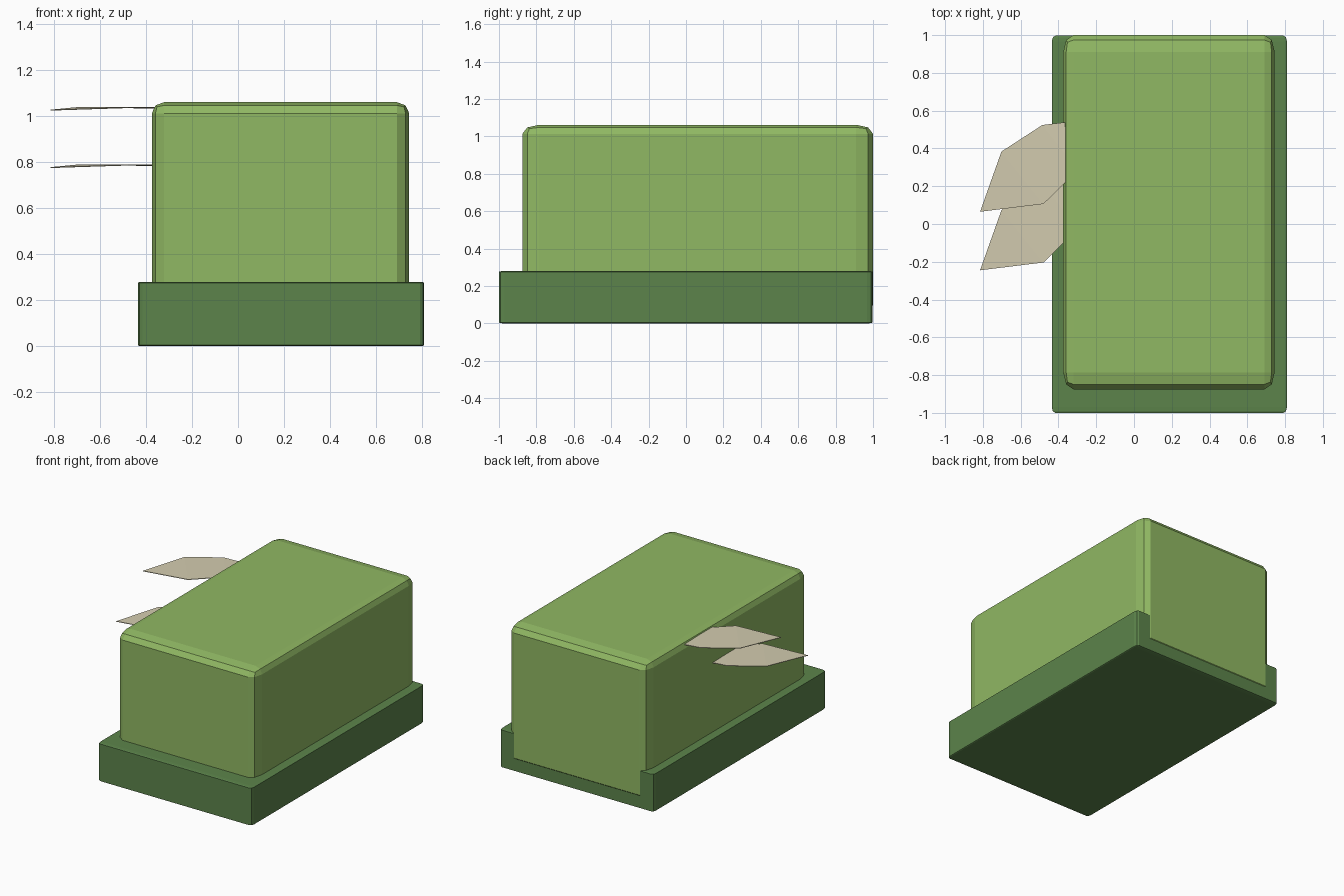
import bpy, bmesh
from mathutils import Vector

if "Cube" in bpy.data.objects:
    bpy.data.objects.remove(bpy.data.objects["Cube"])


def material(name, rgb):
    m = bpy.data.materials.new(name)
    m.diffuse_color = (*rgb, 1)
    m.use_nodes = True
    m.node_tree.nodes["Principled BSDF"].inputs["Base Color"].default_value = m.diffuse_color
    return m


leaf_green = material("leaf green", (0.28, 0.48, 0.125))
dark_green = material("dark green", (0.107, 0.231, 0.07))
cream = material("cream", (0.65, 0.60, 0.43))


def add_object(name, bm, mat):
    bmesh.ops.recalc_face_normals(bm, faces=bm.faces)
    mesh = bpy.data.meshes.new(name)
    bm.to_mesh(mesh)
    bm.free()
    mesh.materials.append(mat)
    ob = bpy.data.objects.new(name, mesh)
    bpy.context.collection.objects.link(ob)
    return ob


def rounded_box(name, lo, hi, bevel, mat):
    """Unit cube bevelled first, then stretched between two corners."""
    lo, hi = Vector(lo), Vector(hi)
    bm = bmesh.new()
    bmesh.ops.create_cube(bm, size=1)
    bmesh.ops.bevel(bm, geom=bm.edges[:], offset=bevel, segments=2,
                    profile=0.5, affect='EDGES')
    bmesh.ops.scale(bm, vec=hi - lo, verts=bm.verts)
    bmesh.ops.translate(bm, vec=(lo + hi) / 2, verts=bm.verts)
    return add_object(name, bm, mat)


# Wide base slab and the tall block sunk into it, flush at the back
rounded_box("base", (-0.435, -1, 0), (0.81, 0.997, 0.28), 0.015, dark_green)
rounded_box("body", (-0.375, -0.875, 0.05), (0.745, 1.0, 1.062), 0.048, leaf_green)

# Thin pointed blade: (distance along axis, half width, height)
PROFILE = [(0, 0, 0), (0.288, 0.178, 0.011), (0.545, 0.152, 0.011), (0.79, 0, 0.004)]


def blade(name, tip):
    along, across = Vector((0.78, 0.625, 0)), Vector((-0.625, 0.78, 0))
    outline = PROFILE + [(u, -v, z) for u, v, z in PROFILE[2:0:-1]]
    bm = bmesh.new()
    layers = []
    for dz in (0, 0.004):
        layers.append([bm.verts.new(Vector(tip) + along * u + across * v
                                    + Vector((0, 0, z + dz)))
                       for u, v, z in outline])
    bottom, top = layers
    n = len(outline)
    for ring in layers:
        # end triangles and middle quad
        for ids in ((0, 1, 5), (1, 2, 4, 5), (2, 3, 4)):
            bm.faces.new([ring[i] for i in ids])
    for i in range(n):
        j = (i + 1) % n
        bm.faces.new((bottom[i], bottom[j], top[j], top[i]))
    return add_object(name, bm, cream)


# Two blades sticking out of the left side
blade("upper_blade", (-0.815, 0.065, 1.025))
blade("lower_blade", (-0.815, -0.245, 0.775))
